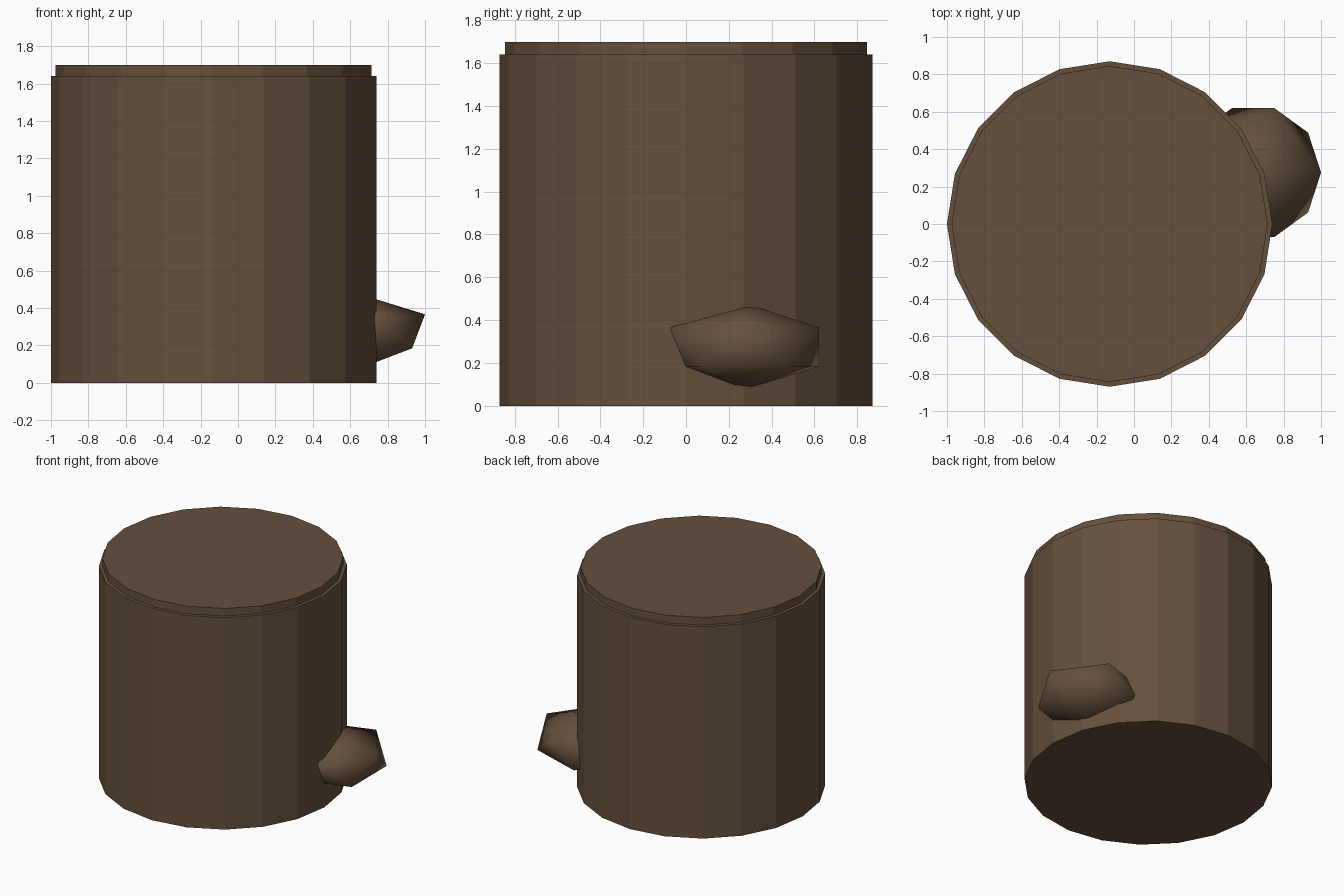
import bpy
import math

if "Cube" in bpy.data.objects:
    bpy.data.objects.remove(bpy.data.objects["Cube"])

SIDES = 20
CENTRE_X = -0.13

# One brown for everything
brown = bpy.data.materials.new("dark_brown")
brown.diffuse_color = (0.13, 0.08, 0.045, 1.0)
brown.use_nodes = True
brown.node_tree.nodes["Principled BSDF"].inputs["Base Color"].default_value = brown.diffuse_color


def finish(name):
    obj = bpy.context.object
    obj.name = name
    obj.data.materials.append(brown)
    return obj


def drum(name, radius, z0, z1):
    """Upright flat-sided cylinder with a corner on the +x axis."""
    bpy.ops.mesh.primitive_cylinder_add(
        vertices=SIDES, radius=radius, depth=z1 - z0,
        location=(CENTRE_X, 0, (z0 + z1) / 2))
    return finish(name)


# Trunk and the slightly narrower cut top
drum("stump_body", 0.87, 0.0, 1.64)
drum("stump_top", 0.845, 1.62, 1.70)

# Squashed smooth knot partly sunk into the side
bpy.ops.mesh.primitive_ico_sphere_add(
    subdivisions=1, radius=0.406, location=(0.637, 0.275, 0.275))
knot = finish("side_knot")
knot.scale = (1, 1, 0.5)
bpy.ops.object.transform_apply(location=False, rotation=False, scale=True)
bpy.ops.object.shade_smooth()
